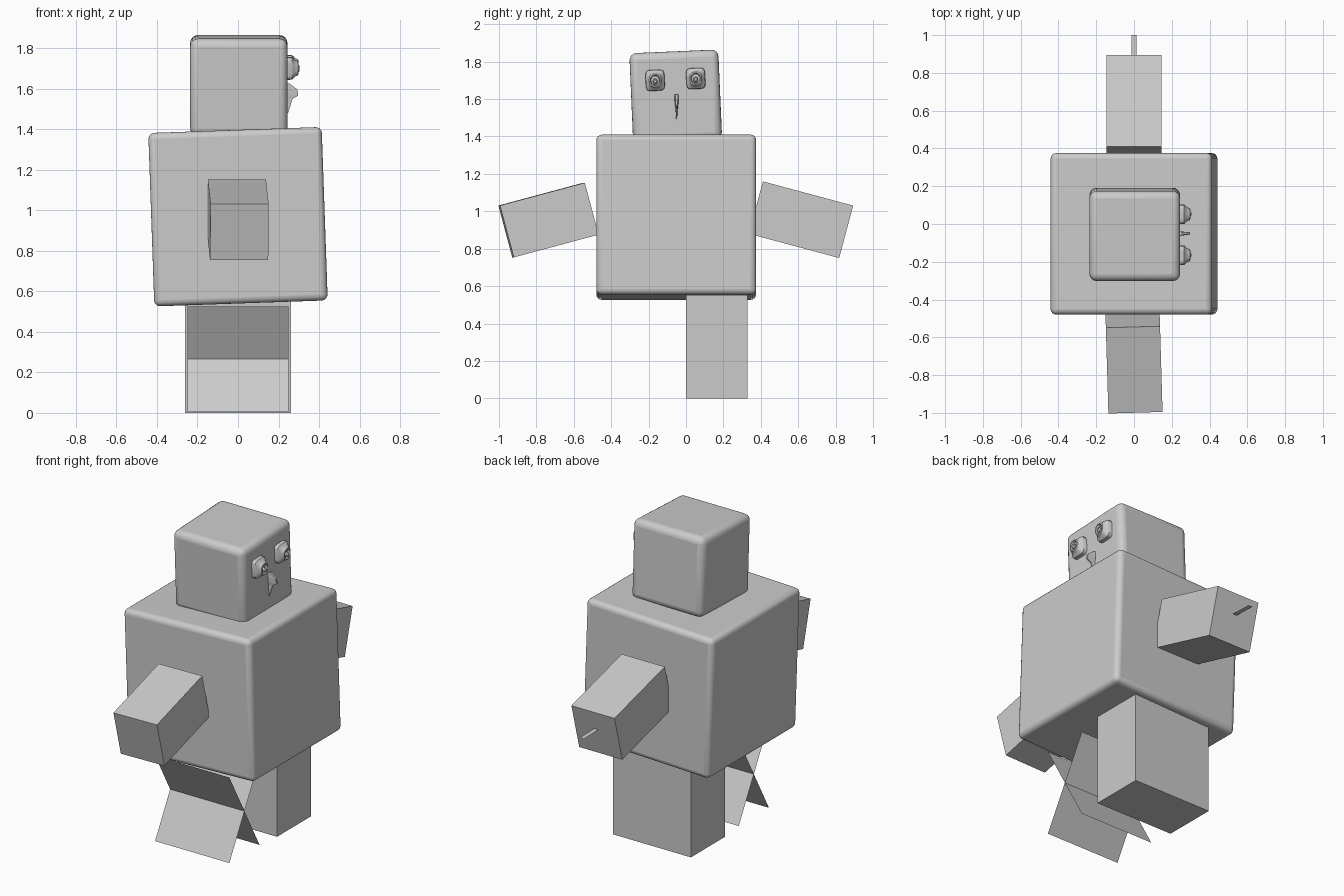
import bpy, bmesh, math
from mathutils import Vector, Matrix

default = bpy.data.objects.get("Cube")
if default:
    bpy.data.objects.remove(default, do_unlink=True)

grey = bpy.data.materials.new("plain_grey")
grey.use_nodes = True
colour = (0.6, 0.6, 0.6, 1)
grey.diffuse_color = colour
grey.node_tree.nodes["Principled BSDF"].inputs["Base Color"].default_value = colour


def finish(name, bm, loc=(0, 0, 0), rot=(0, 0, 0), closed=True):
    """Turn a bmesh into a placed object; angles are in degrees."""
    if closed:
        bmesh.ops.recalc_face_normals(bm, faces=bm.faces)
    mesh = bpy.data.meshes.new(name)
    bm.to_mesh(mesh)
    bm.free()
    mesh.materials.append(grey)
    ob = bpy.data.objects.new(name, mesh)
    bpy.context.collection.objects.link(ob)
    ob.location = loc
    ob.rotation_euler = [math.radians(a) for a in rot]
    return ob


def box(name, size, loc, rot=(0, 0, 0), bevel=0):
    bm = bmesh.new()
    bmesh.ops.create_cube(bm, size=1)
    bmesh.ops.scale(bm, vec=size, verts=bm.verts)
    ob = finish(name, bm, loc, rot)
    if bevel:
        mod = ob.modifiers.new("rounded_edges", 'BEVEL')
        mod.width = bevel
        mod.segments = 4
        smooth(ob)
    return ob


def smooth(ob):
    bpy.ops.object.select_all(action='DESELECT')
    ob.select_set(True)
    bpy.context.view_layer.objects.active = ob
    bpy.ops.object.shade_smooth_by_angle(angle=math.radians(35))


def loft(bm, rings):
    """Skin a list of equal rings of points and cap both ends."""
    rows = [[bm.verts.new(p) for p in ring] for ring in rings]
    n = len(rows[0])
    for a, b in zip(rows, rows[1:]):
        for i in range(n):
            j = (i + 1) % n
            bm.faces.new((a[i], a[j], b[j], b[i]))
    bm.faces.new(rows[0])
    bm.faces.new(rows[-1])


def rounded_ring(x, half_y, half_z, power, n=24):
    """Rounded square outline at depth x."""
    pts = []
    for i in range(n):
        t = math.tau * (i + 0.5) / n
        c, s = math.cos(t), math.sin(t)
        pts.append((x, half_y * math.copysign(abs(c) ** power, c),
                    half_z * math.copysign(abs(s) ** power, s)))
    return pts


def sheet(bm, start, end, half_x):
    """Flat strip between two (y, z) points."""
    bm.faces.new([bm.verts.new(p) for p in (
        (-half_x, *start), (half_x, *start), (half_x, *end), (-half_x, *end))])


# Body and head
box("body", (0.856, 0.855, 0.856), (0, -0.052, 0.968), (0, -2, 0), 0.03)
box("head", (0.48, 0.476, 0.48), (0.004, -0.055, 1.615), (2.5, 0, 0), 0.038)

# Arms, drooping away from the body
box("front_arm", (0.287, 0.47, 0.287), (0, -0.735, 0.953), (15, 0, 1.7))
box("back_arm", (0.29, 0.5, 0.29), (0, 0.615, 0.955), (-15, 0, 0))

# Thin tab at the end of the back arm
bm = bmesh.new()
sheet(bm, (0.86, 0.915), (1.0, 0.91), 0.014)
finish("back_arm_tab", bm, closed=False)

# Solid leg, and the other leg made from two crossing open strips
box("back_leg", (0.525, 0.327, 0.55), (0, 0.164, 0.275))
bm = bmesh.new()
sheet(bm, (-0.44, 0.005), (-0.15, 0.525), 0.25)
sheet(bm, (-0.15, 0.005), (-0.44, 0.525), 0.25)
finish("crossed_leg", bm, closed=False)

# Eyes: stepped rounded mounts with a recessed socket and a pupil
for name, y, z in (("right_eye", -0.165, 1.7), ("left_eye", 0.052, 1.71)):
    bm = bmesh.new()
    loft(bm, [rounded_ring(x, r, r * 1.1, p) for x, r, p in (
        (-0.02, 0.052, 0.4), (0.022, 0.05, 0.4), (0.03, 0.044, 0.5),
        (0.038, 0.036, 0.7), (0.052, 0.032, 0.8), (0.054, 0.026, 0.9),
        (0.036, 0.022, 1.0))])
    smooth(finish(name, bm, (0.244, y, z), (2.5, 0, 0)))
    bm = bmesh.new()
    loft(bm, [rounded_ring(x, r, r * 1.2, 1.0, 12) for x, r in (
        (0.03, 0.013), (0.054, 0.012), (0.06, 0.007))])
    smooth(finish(name + "_pupil", bm, (0.244, y, z - 0.006), (2.5, 0, 0)))

# Beak-like nose tapering to a point down the face
bm = bmesh.new()
rings = []
for z, front, half in ((1.625, 0.255, 0.014), (1.595, 0.294, 0.012),
                       (1.565, 0.297, 0.009), (1.55, 0.27, 0.007),
                       (1.48, 0.247, 0.002)):
    rings.append([(0.235, -half, z), (front, -half * 0.5, z),
                  (front, half * 0.5, z), (0.235, half, z)])
loft(bm, rings)
finish("nose", bm, (0, -0.05, 0))
